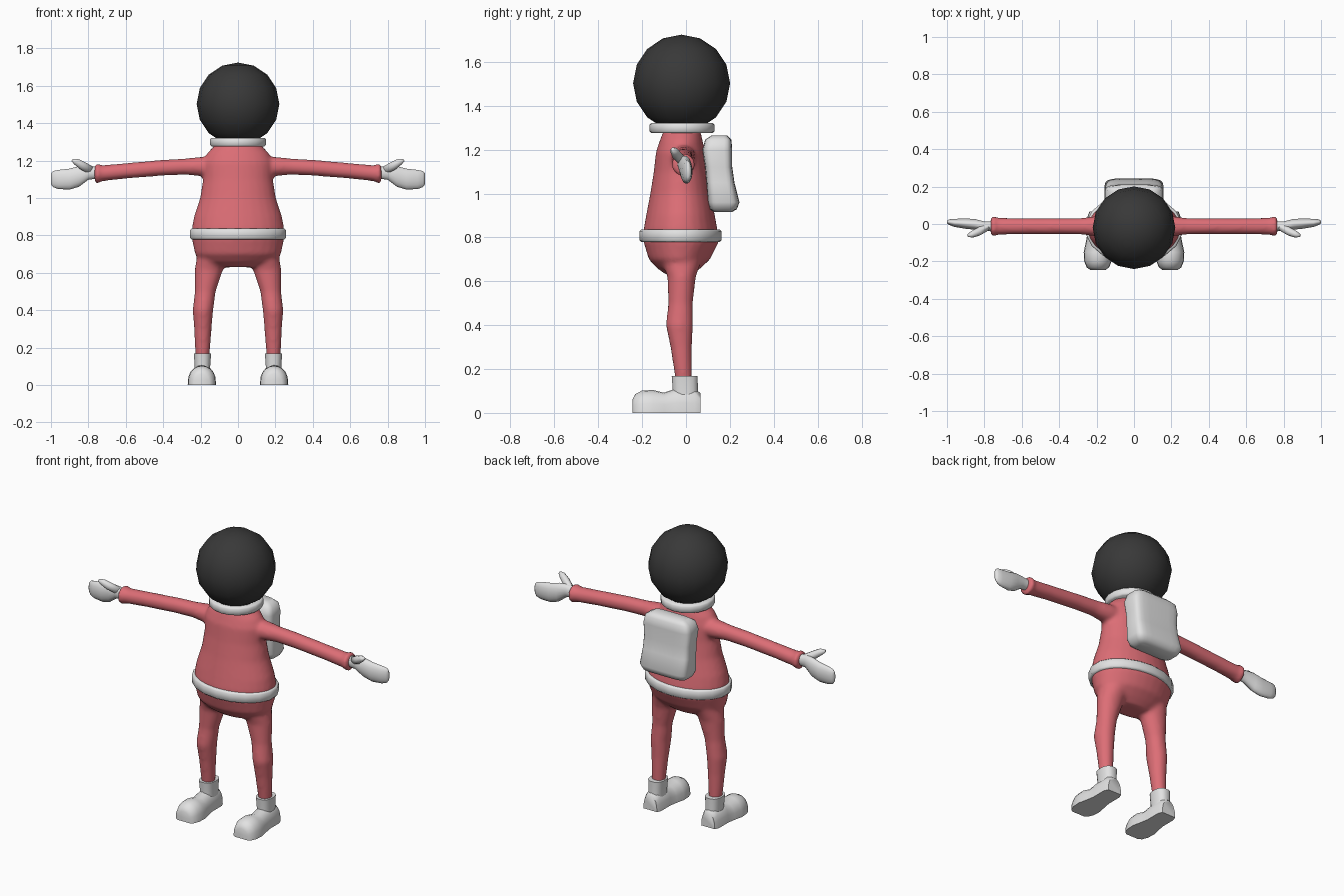
import bpy, bmesh, math
from mathutils import Vector


def material(name, rgb):
    m = bpy.data.materials.new(name)
    m.diffuse_color = (*rgb, 1)
    return m


RED = material("suit red", (0.72, 0.155, 0.18))
WHITE = material("trim white", (0.76, 0.76, 0.76))
DARK = material("visor dark", (0.04, 0.04, 0.04))


def ring(c, u, v, n=20, p=1.0):
    """Ellipse (p=1) or rounded rectangle (p<1) around c."""
    pw = lambda t: math.copysign(abs(t) ** p, t)
    angles = [2 * math.pi * (i + 0.5) / n for i in range(n)]
    return [Vector(c) + Vector(u) * pw(math.cos(a)) + Vector(v) * pw(math.sin(a))
            for a in angles]


def zring(z, cx, cy, hx, hy, n=20, p=1.0):
    return ring((cx, cy, z), (hx, 0, 0), (0, hy, 0), n, p)


def loft(bm, rings):
    """Closed skin over a list of rings."""
    vs = [[bm.verts.new(q) for q in r] for r in rings]
    n = len(vs[0])
    for a, b in zip(vs, vs[1:]):
        for i in range(n):
            j = (i + 1) % n
            bm.faces.new((a[i], a[j], b[j], b[i]))
    bm.faces.new(vs[0])
    bm.faces.new(vs[-1])


def make(name, bm, mat, angle=50):
    bmesh.ops.recalc_face_normals(bm, faces=bm.faces[:])
    me = bpy.data.meshes.new(name)
    bm.to_mesh(me)
    bm.free()
    me.materials.append(mat)
    for f in me.polygons:
        f.use_smooth = True
    me.set_sharp_from_angle(angle=math.radians(angle))
    ob = bpy.data.objects.new(name, me)
    bpy.context.collection.objects.link(ob)
    return ob


# Suit: torso, arms and legs, fused into one smooth skin
bm = bmesh.new()
torso = [(0.63, -0.03, 0.12, 0.06), (0.66, -0.033, 0.19, 0.10),
         (0.70, -0.03, 0.23, 0.14), (0.78, -0.022, 0.247, 0.172),
         (0.84, -0.025, 0.247, 0.168), (0.90, -0.025, 0.236, 0.157),
         (1.00, -0.025, 0.203, 0.138), (1.10, -0.025, 0.187, 0.122),
         (1.19, -0.025, 0.187, 0.112), (1.24, -0.022, 0.165, 0.098),
         (1.29, -0.018, 0.115, 0.083)]
loft(bm, [zring(z, 0, cy, hx, hy, 28) for z, cy, hx, hy in torso])
arm = [(0.10, 1.168, 0.05, 0.06), (0.19, 1.168, 0.053, 0.056),
       (0.28, 1.168, 0.044, 0.044), (0.40, 1.162, 0.043, 0.043),
       (0.60, 1.145, 0.042, 0.043), (0.73, 1.132, 0.043, 0.046),
       (0.752, 1.131, 0.056, 0.056), (0.767, 1.131, 0.046, 0.046)]
leg = [(0.72, 0.13, -0.02, 0.085, 0.10), (0.62, 0.155, -0.02, 0.076, 0.065),
       (0.50, 0.175, -0.025, 0.056, 0.056), (0.40, 0.1875, -0.03, 0.055, 0.062),
       (0.30, 0.188, -0.022, 0.047, 0.049), (0.14, 0.19, -0.01, 0.037, 0.037)]
for s in (1, -1):
    loft(bm, [ring((s * x, -0.012, z), (0, hy, 0), (0, 0, hz)) for x, z, hz, hy in arm])
    loft(bm, [zring(z, s * x, cy, hx, hy) for z, x, cy, hx, hy in leg])
suit = make("suit", bm, RED, 180)
rem = suit.modifiers.new("fuse", 'REMESH')
rem.mode = 'VOXEL'
rem.voxel_size = 0.012
rem.use_smooth_shade = True
sm = suit.modifiers.new("soften", 'SMOOTH')
sm.factor = 0.5
sm.iterations = 5

# Helmet
bm = bmesh.new()
bmesh.ops.create_uvsphere(bm, u_segments=16, v_segments=8, radius=0.221)
bmesh.ops.translate(bm, vec=(0, -0.02, 1.503), verts=bm.verts[:])
make("helmet", bm, DARK, 180)


# Collar and belt: bands with softened rims
def band(name, z0, z1, cy, hx, hy, n):
    bm = bmesh.new()
    e = 0.008
    loft(bm, [zring(z, 0, cy, hx - d, hy - d, n)
              for z, d in ((z0, e), (z0 + e, 0), (z1 - e, 0), (z1, e))])
    make(name, bm, WHITE)


band("collar", 1.275, 1.322, -0.018, 0.151, 0.148, 18)
band("belt", 0.778, 0.836, -0.025, 0.26, 0.187, 18)

# Backpack
bm = bmesh.new()
pack = [(0.915, 0.168, 0.115, 0.04), (0.928, 0.17, 0.142, 0.062),
        (0.96, 0.172, 0.158, 0.072), (1.05, 0.157, 0.152, 0.064),
        (1.12, 0.149, 0.15, 0.062), (1.20, 0.143, 0.156, 0.068),
        (1.245, 0.147, 0.145, 0.06), (1.265, 0.152, 0.11, 0.035)]
loft(bm, [zring(z, 0, cy, hx, hy, 24, 0.4) for z, cy, hx, hy in pack])
make("backpack", bm, WHITE, 70)

hand = [(0.74, -0.012, 1.135, 0.03, 0.028), (0.80, -0.012, 1.135, 0.038, 0.026),
        (0.85, -0.002, 1.115, 0.056, 0.029), (0.90, 0.002, 1.101, 0.057, 0.028),
        (0.96, 0.006, 1.099, 0.052, 0.022), (0.988, 0.01, 1.101, 0.044, 0.015),
        (1.0, 0.01, 1.103, 0.03, 0.007)]
thumb = [(0.785, -0.015, 1.148, 0.024), (0.83, -0.04, 1.172, 0.024),
         (0.865, -0.054, 1.194, 0.019), (0.887, -0.06, 1.203, 0.008)]
shoe = [(0.066, 0.045, 0.09), (0.04, 0.056, 0.11), (-0.05, 0.056, 0.11),
        (-0.10, 0.065, 0.092), (-0.15, 0.076, 0.104), (-0.20, 0.073, 0.102),
        (-0.232, 0.06, 0.085), (-0.245, 0.042, 0.06)]
for s, side in ((1, "left"), (-1, "right")):
    # Mitten with thumb
    bm = bmesh.new()
    loft(bm, [ring((s * x, y, z), (0, hy, 0), (0, 0, hz), 16) for x, y, z, hz, hy in hand])
    loft(bm, [ring((s * x, y, z), (s * -0.5 * r, 0, 0.85 * r), (0, r, 0), 10)
              for x, y, z, r in thumb])
    make(side + "_glove", bm, WHITE, 80)

    # Boot: flat-soled shoe and flared shaft
    bm = bmesh.new()
    loft(bm, [[Vector((s * 0.193 + w * math.cos(a), y, h * math.sin(a) ** 0.75 if 0 < k < 10 else 0))
               for k in range(11) for a in [math.pi * k / 10]] for y, w, h in shoe])
    loft(bm, [zring(z, s * 0.19, cy, hx, hy, 16, 0.8) for z, cy, hx, hy in
              ((0.0, 0.0, 0.045, 0.06), (0.10, -0.003, 0.042, 0.058), (0.168, -0.006, 0.047, 0.06))])
    make(side + "_boot", bm, WHITE, 60)
